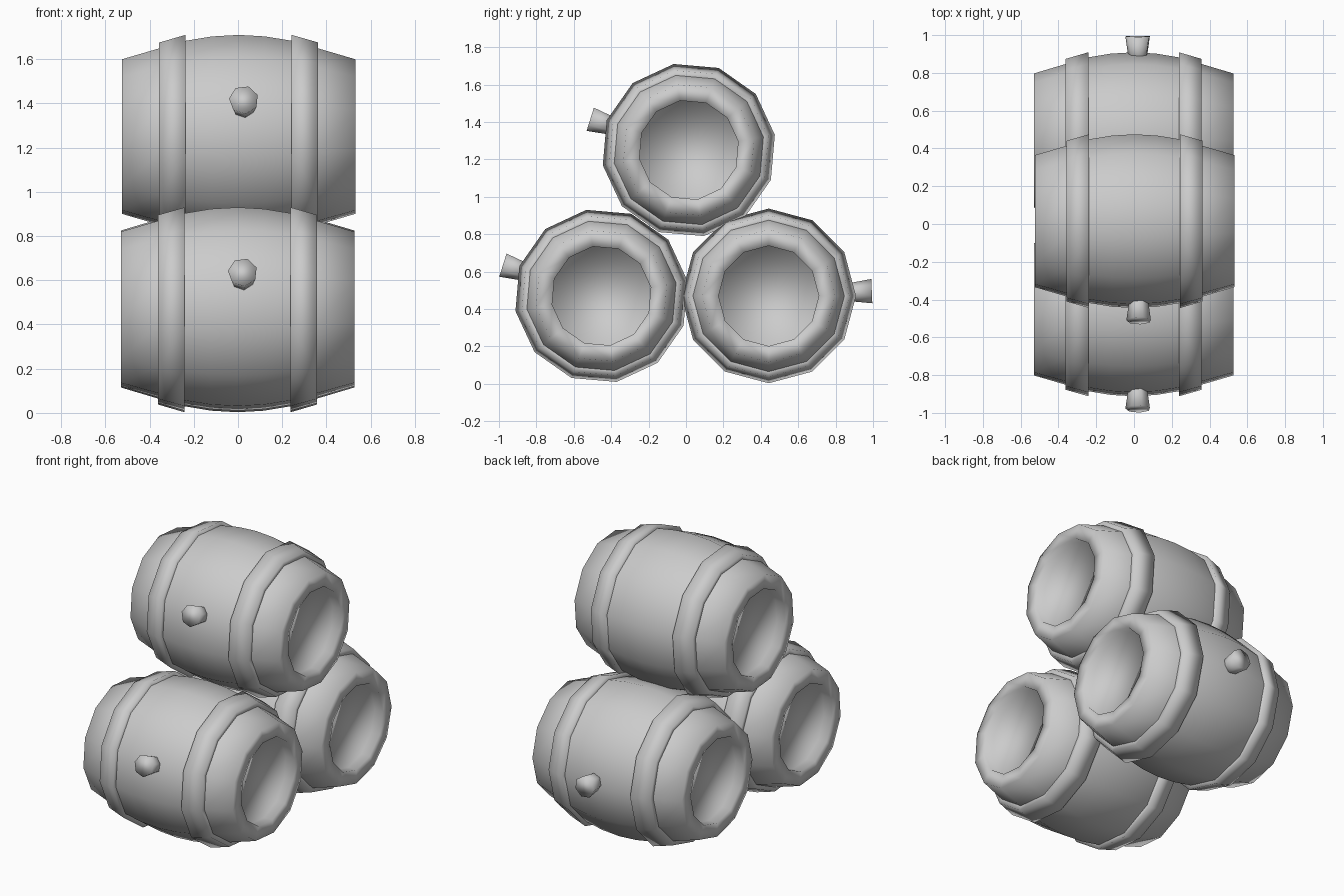
import bpy
import bmesh
from math import sin, cos, pi, radians
from mathutils import Vector

if "Cube" in bpy.data.objects:
    bpy.data.objects.remove(bpy.data.objects["Cube"], do_unlink=True)

SIDES = 12
grey = bpy.data.materials.new("plain grey")
grey.use_nodes = True
grey.diffuse_color = (0.6, 0.6, 0.6, 1)
grey.node_tree.nodes["Principled BSDF"].inputs["Base Color"].default_value = (0.6, 0.6, 0.6, 1)


def finish(bm, name, centre, angle):
    """Turn a bmesh into a smooth object rolled about the barrel axis."""
    bmesh.ops.recalc_face_normals(bm, faces=bm.faces)
    for face in bm.faces:
        face.smooth = True
    mesh = bpy.data.meshes.new(name)
    bm.to_mesh(mesh)
    bm.free()
    mesh.materials.append(grey)
    obj = bpy.data.objects.new(name, mesh)
    obj.location = centre
    obj.rotation_euler.x = radians(angle)
    bpy.context.collection.objects.link(obj)


def lathe(profile, closed):
    """Sweep (x, radius) points around the x axis."""
    bm = bmesh.new()
    rings = []
    for x, r in profile:
        rings.append([bm.verts.new((x, r * cos(2 * pi * i / SIDES), r * sin(2 * pi * i / SIDES)))
                      for i in range(SIDES)])
    pairs = list(zip(rings, rings[1:]))
    if closed:
        pairs.append((rings[-1], rings[0]))
    else:
        bm.faces.new(rings[0])
        bm.faces.new(rings[-1])
    for a, b in pairs:
        for i in range(SIDES):
            j = (i + 1) % SIDES
            bm.faces.new((a[i], a[j], b[j], b[i]))
    return bm


def bung():
    """Flared seven-sided plug standing out of the barrel side."""
    bm = bmesh.new()
    lean = radians(2.5)
    axis = Vector((0, cos(lean), sin(lean)))
    side = Vector((0, sin(lean), -cos(lean)))
    rings = []
    for dist, r in ((0.40, 0.045), (0.552, 0.067)):
        ring = []
        for i in range(7):
            t = radians(20) + 2 * pi * i / 7
            p = axis * dist + side * (r * sin(t)) + Vector((0.023 + r * cos(t), 0, 0))
            ring.append(bm.verts.new(p))
        rings.append(ring)
        bm.faces.new(ring)
    for i in range(7):
        j = (i + 1) % 7
        bm.faces.new((rings[0][i], rings[0][j], rings[1][j], rings[1][i]))
    return bm


# Half of the barrel outline: shallow head, flat rim, then out to the belly
half = [(0.47, 0.268), (0.528, 0.268), (0.528, 0.355), (0.36, 0.405),
        (0.24, 0.44), (0.12, 0.46)]
body = half + [(0, 0.467)] + [(-x, r) for x, r in reversed(half)]
hoop = [(0.24, 0.40), (0.24, 0.467), (0.36, 0.432), (0.36, 0.38)]

# Stack of three barrels: name, centre, roll
for name, centre, angle in (("front", (-0.002, -0.452, 0.47), 160),
                            ("back", (-0.002, 0.442, 0.47), 0),
                            ("top", (0.003, 0.015, 1.25), 160)):
    finish(lathe(body, False), name + "_barrel", centre, angle)
    for label, s in (("left", 1), ("right", -1)):
        ring = [(s * x, r) for x, r in hoop]
        finish(lathe(ring, True), f"{name}_barrel_{label}_hoop", centre, angle)
    finish(bung(), name + "_barrel_bung", centre, angle)
